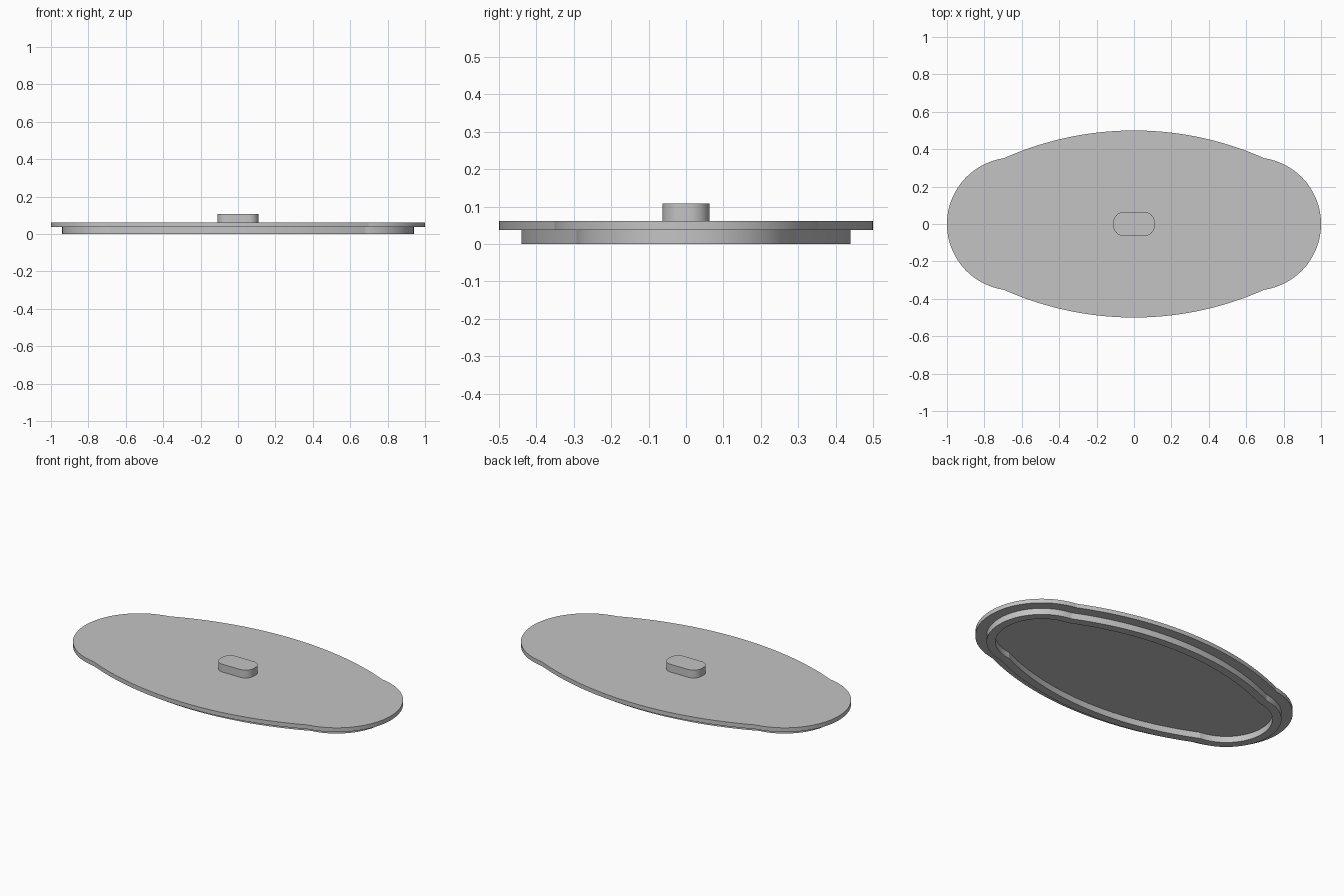
import bpy
import bmesh
from math import sin, cos, pi, atan2, sqrt, radians

if "Cube" in bpy.data.objects:
    bpy.data.objects.remove(bpy.data.objects["Cube"], do_unlink=True)

grey = bpy.data.materials.new("light grey")
grey.use_nodes = True
grey.diffuse_color = (0.55, 0.55, 0.55, 1)
grey.node_tree.nodes["Principled BSDF"].inputs["Base Color"].default_value = grey.diffuse_color

END_X, END_R = 0.645, 0.355      # round ends
SIDE_Y, SIDE_R = -1.208, 1.708   # long side arcs


def arc(cx, cy, r, a0, a1, steps):
    return [(cx + r * cos(a0 + (a1 - a0) * i / steps),
             cy + r * sin(a0 + (a1 - a0) * i / steps)) for i in range(steps + 1)]


def mirror_quarter(q):
    """Complete a +x +y quarter outline (both ends on an axis) to a full loop."""
    half = q + [(-x, y) for x, y in reversed(q[:-1])]
    return half + [(x, -y) for x, y in reversed(half[1:-1])]


def lid_outline(inset):
    """Union of the round ends and the side arcs, pulled in by inset."""
    r, big = END_R - inset, SIDE_R - inset
    d = sqrt(END_X ** 2 + SIDE_Y ** 2)
    ux, uy = END_X / d, -SIDE_Y / d
    a = (d * d + big * big - r * r) / (2 * d)
    h = sqrt(big * big - a * a)
    px, py = a * ux - h * uy, SIDE_Y + a * uy + h * ux
    end = arc(END_X, 0, r, 0, atan2(py, px - END_X), 32)
    side = arc(0, SIDE_Y, big, atan2(py - SIDE_Y, px), pi / 2, 24)
    return mirror_quarter(end + side[1:])


def grip_outline(hx, hy, r):
    corner = arc(hx - r, hy - r, r, 0, pi / 2, 12)
    return mirror_quarter([(hx, 0)] + corner + [(0, hy)])


def loft(name, sections):
    """Join equal outlines at given heights into a closed solid."""
    bm = bmesh.new()
    loops = [[bm.verts.new((x, y, z)) for x, y in pts] for pts, z in sections]
    n = len(loops[0])
    for low, high in zip(loops, loops[1:]):
        for i in range(n):
            j = (i + 1) % n
            bm.faces.new((low[i], low[j], high[j], high[i]))
    bm.faces.new(loops[0][::-1])
    bm.faces.new(loops[-1])
    bmesh.ops.recalc_face_normals(bm, faces=bm.faces)
    mesh = bpy.data.meshes.new(name)
    bm.to_mesh(mesh)
    bm.free()
    mesh.materials.append(grey)
    mesh.shade_smooth()
    mesh.set_sharp_from_angle(angle=radians(12))
    obj = bpy.data.objects.new(name, mesh)
    bpy.context.scene.collection.objects.link(obj)
    return obj


# Lid: recessed underside, lip around it, overhanging plate
outer, lip_outer, lip_inner = lid_outline(0), lid_outline(0.06), lid_outline(0.108)
loft("lid_plate_with_lip", [(lip_inner, 0.037), (lip_inner, 0), (lip_outer, 0),
                            (lip_outer, 0.037), (outer, 0.037), (outer, 0.062)])

# Grip: rounded block on top
grip = grip_outline(0.11, 0.063, 0.053)
loft("grip", [(grip, 0.062), (grip, 0.108)])
